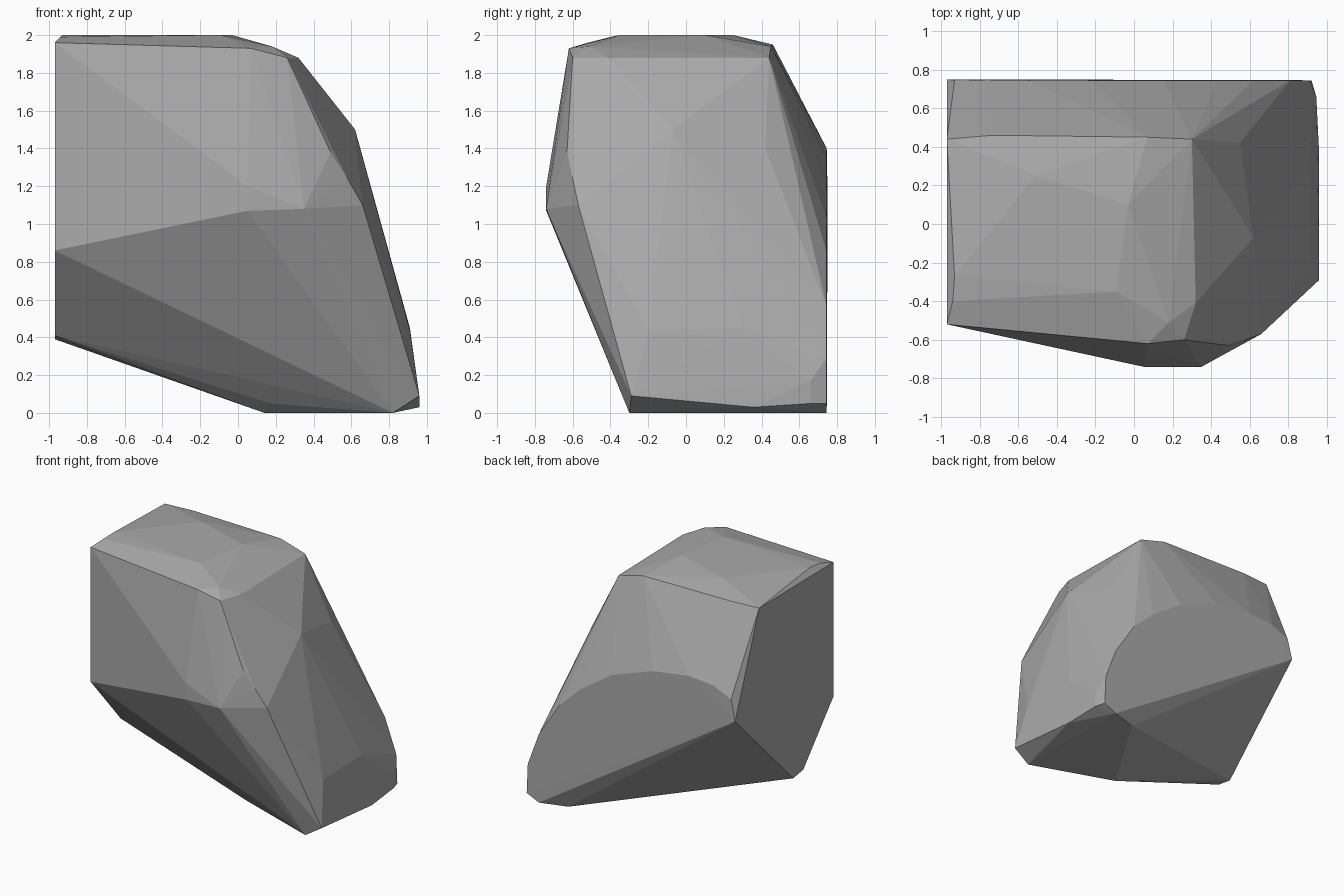
import bpy
import bmesh

default_cube = bpy.data.objects.get("Cube")
if default_cube:
    bpy.data.objects.remove(default_cube, do_unlink=True)


def make_material(name, colour):
    material = bpy.data.materials.new(name)
    material.use_nodes = True
    material.diffuse_color = colour
    shader = material.node_tree.nodes["Principled BSDF"]
    shader.inputs["Base Color"].default_value = colour
    shader.inputs["Roughness"].default_value = 0.9
    return material


def hull_object(name, points, material):
    """Wrap a chipped stone surface around its corner points."""
    bm = bmesh.new()
    for point in points:
        bm.verts.new(point)
    hull = bmesh.ops.convex_hull(bm, input=bm.verts[:])
    loose = {item for key in ("geom_interior", "geom_unused") for item in hull[key]
             if isinstance(item, bmesh.types.BMVert)}
    bmesh.ops.delete(bm, geom=list(loose), context="VERTS")
    bmesh.ops.recalc_face_normals(bm, faces=bm.faces[:])
    mesh = bpy.data.meshes.new(name)
    bm.to_mesh(mesh)
    bm.free()
    mesh.materials.append(material)
    rock = bpy.data.objects.new(name, mesh)
    bpy.context.collection.objects.link(rock)
    return rock


# Flat split side, as (y, z)
split_x = -0.97
split_side = [(-.52, 1.96), (.44, 1.95), (.75, 1.14), (0, .39), (-.13, .41), (-.52, .86)]

# Flat back with an arched upper rim, as (x, z)
back_y = 0.745
back_rim = [(-.93, 1.31), (-.77, 1.38), (-.55, 1.4), (-.22, 1.35), (.15, 1.22),
            (.43, 1.03), (.62, .85), (.81, .56), (.91, .29), (.92, .05), (.81, 0)]

# Gently domed top and its worn rim
top = [(-.94, -.4, 1.99), (-.93, -.27, 2), (-.51, .25, 2), (-.09, -.35, 2),
       (-.03, .1, 2), (-.73, .46, 1.95), (.07, .45, 1.94), (.18, -.51, 1.94),
       (.07, -.62, 1.93), (.26, -.6, 1.88), (.32, -.41, 1.88), (.3, .44, 1.88)]

# Bulging front ridge
front = [(.05, -.74, 1.07), (.05, -.74, 1.2), (.35, -.74, 1.08), (.49, -.63, 1.38),
         (.58, -.6, 1.24), (.66, -.57, 1.1), (.05, -.46, .55)]

# Sloping outer side
slope = [(.62, -.07, 1.5), (.55, .42, 1.4), (.91, -.2, .44), (.91, .3, .45),
         (.96, -.29, .09), (.96, .36, .03), (.945, .66, .17), (.945, .66, .05)]

# Small resting base
base = [(.82, -.3, 0), (.17, -.14, .05), (.14, -.06, 0), (.59, .68, 0), (.82, .4, 0)]

corners = [(split_x, y, z) for y, z in split_side]
corners += [(x, back_y, z) for x, z in back_rim]
corners += top + front + slope + base

stone = make_material("grey stone", (0.4, 0.4, 0.4, 1))
rock = hull_object("rock", corners, stone)

# Crisp chips, with only the shallowest facets blended together
bpy.context.view_layer.objects.active = rock
rock.select_set(True)
bpy.ops.object.shade_flat()
